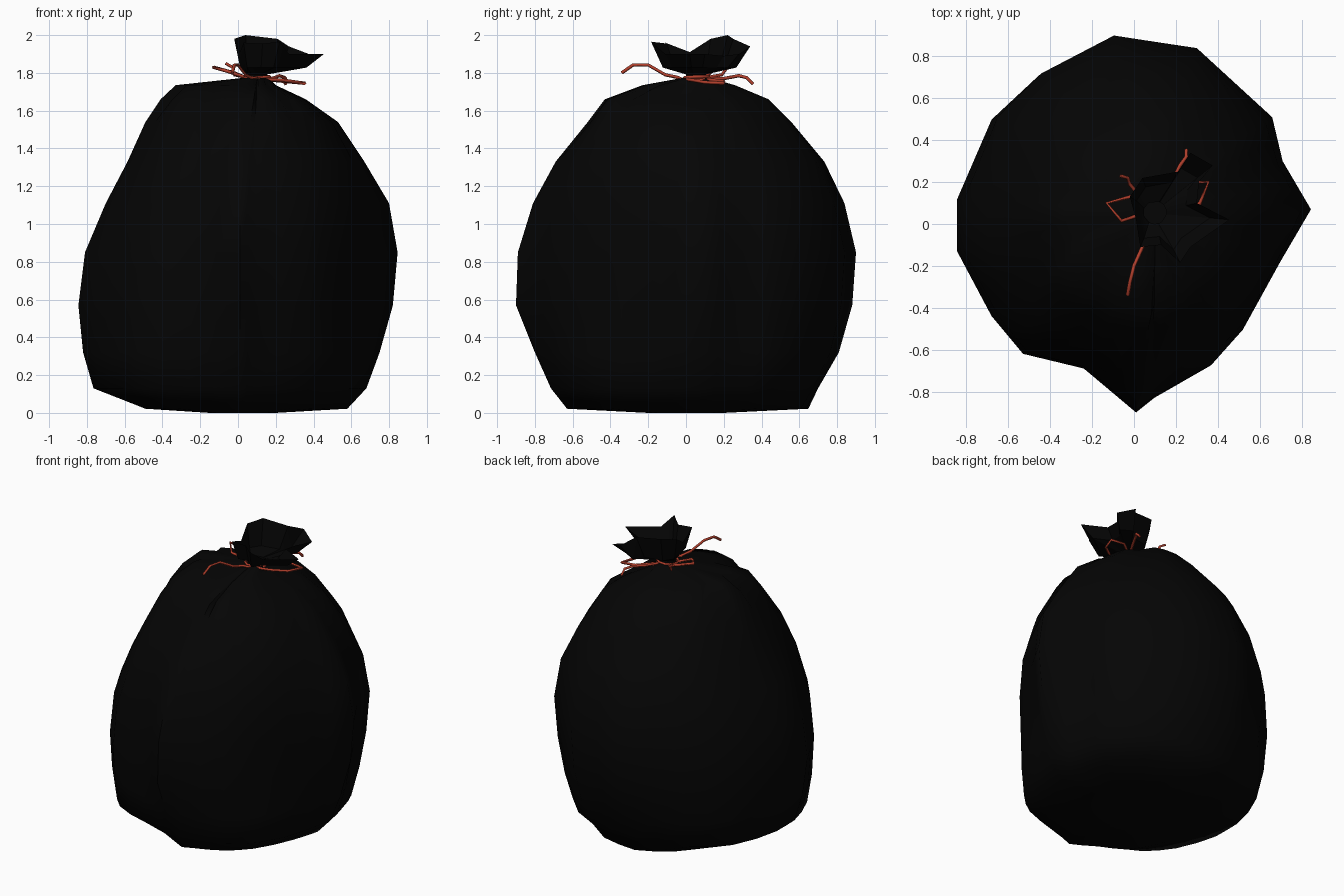
import bpy, bmesh, math


def material(name, rgb):
    m = bpy.data.materials.new(name)
    m.diffuse_color = (*rgb, 1)
    return m


BLACK = material("black plastic", (0.0014, 0.0014, 0.0014))
RED = material("red twine", (0.45, 0.05, 0.025))


def loft(name, rings, mat, angle=40):
    """Skin a stack of equal-sized closed rings, closed at the first ring."""
    bm = bmesh.new()
    vr = [[bm.verts.new(p) for p in r] for r in rings]
    n = len(rings[0])
    for a, b in zip(vr, vr[1:]):
        for i in range(n):
            j = (i + 1) % n
            bm.faces.new((a[i], a[j], b[j], b[i]))
    bm.faces.new(vr[0][::-1])
    me = bpy.data.meshes.new(name)
    bm.to_mesh(me)
    bm.free()
    me.materials.append(mat)
    ob = bpy.data.objects.new(name, me)
    bpy.context.collection.objects.link(ob)
    bpy.ops.object.select_all(action='DESELECT')
    ob.select_set(True)
    bpy.context.view_layer.objects.active = ob
    bpy.ops.object.shade_smooth_by_angle(angle=math.radians(angle))
    return ob


# Bag body: uneven plan outline, scaled to the front and side profiles
OUTLINE = [(0.845, 0.07), (0.71, 0.3), (0.66, 0.51), (0.3, 0.84), (-0.1, 0.9),
           (-0.46, 0.72), (-0.68, 0.51), (-0.845, 0.12), (-0.845, -0.13),
           (-0.68, -0.44), (-0.53, -0.62), (-0.24, -0.69), (0.01, -0.9),
           (0.1, -0.83), (0.37, -0.68), (0.52, -0.51), (0.7, -0.18)]
# Midpoints become the gathered pleats near the neck
PLAN = []
for i, (x, y) in enumerate(OUTLINE):
    x2, y2 = OUTLINE[(i + 1) % len(OUTLINE)]
    PLAN += [(x, y), ((x + x2) / 2, (y + y2) / 2)]
# z, x min, x max, y min, y max, blend to superellipse, its power front / back, pleat depth
LEVELS = [(0.0, -0.15, 0.2, -0.2, 0.2, 0.6, 2, 2, 0),
          (0.022, -0.49, 0.58, -0.63, 0.65, 0.5, 2, 2, 0),
          (0.13, -0.765, 0.68, -0.715, 0.70, 0.7, 2.5, 2.6, 0),
          (0.32, -0.82, 0.75, -0.80, 0.81, 0.4, 2.3, 2.3, 0),
          (0.57, -0.845, 0.82, -0.9, 0.88, 0, 2, 2, 0),
          (0.85, -0.81, 0.845, -0.89, 0.9, 0, 2, 2, 0),
          (1.11, -0.70, 0.80, -0.81, 0.84, 0.2, 2.2, 2, 0),
          (1.33, -0.585, 0.67, -0.69, 0.735, 0.5, 2.3, 2, 0),
          (1.54, -0.49, 0.53, -0.52, 0.56, 0.65, 2.4, 2, 0.04),
          (1.66, -0.41, 0.36, -0.43, 0.44, 0.75, 2.4, 2, 0.09),
          (1.735, -0.33, 0.20, -0.23, 0.26, 0.8, 2.2, 2, 0.14),
          (1.775, 0.04, 0.16, -0.01, 0.12, 1, 2, 2, 0)]
rings = []
for z, x0, x1, y0, y1, rnd, nf, nb, pleat in LEVELS:
    t = max(0, (z - 1.2) / 0.575)
    cx, cy = 0.1 * t, 0.055 * t
    ring = []
    for i, (px, py) in enumerate(PLAN):
        u, v = px / 0.845, py / 0.9
        n = nf if v < 0 else nb
        r = (abs(u) ** n + abs(v) ** n) ** (1 / n)
        k = (1 + (1 / r - 1) * rnd) * (1 - pleat * (i % 4 == 1))
        u, v = u * k, v * k
        ring.append((cx + u * (x1 - cx if u > 0 else cx - x0),
                     cy + v * (y1 - cy if v > 0 else cy - y0), z))
    rings.append(ring)
loft("bag_body", rings, BLACK, angle=60)

# Ruffled open end of the bag above the knot
RIM = [(0.455, 0.02, 1.90), (0.30, 0.10, 1.90), (0.31, 0.20, 1.89), (0.375, 0.28, 1.90),
       (0.27, 0.34, 1.94), (0.21, 0.25, 1.98), (0.04, 0.22, 2.0), (-0.02, 0.13, 1.98),
       (0.01, 0.02, 1.91), (0.03, -0.11, 1.96), (0.13, -0.10, 1.955),
       (0.22, -0.185, 1.965), (0.27, -0.11, 1.90)]
NECK = (0.1, 0.055)
lower, upper, middle = [], [], []
for x, y, z in RIM:
    a = math.atan2(y - 0.07, x - 0.14)
    c, s = math.cos(a), math.sin(a)
    lower.append((NECK[0] + 0.055 * c, NECK[1] + 0.055 * s, 1.765))
    upper.append((NECK[0] + 0.055 * c, NECK[1] + 0.055 * s, 1.792))
    middle.append((NECK[0] + (x - NECK[0]) * 0.74, NECK[1] + (y - NECK[1]) * 0.74, 1.828))
loft("ruffled_top", [lower, upper, middle, RIM], BLACK, angle=30)


# Twine: thin strands
def strand(name, pts, closed=False):
    cu = bpy.data.curves.new(name, 'CURVE')
    cu.dimensions = '3D'
    cu.bevel_depth = 0.009
    cu.bevel_resolution = 0
    cu.use_fill_caps = True
    sp = cu.splines.new('POLY')
    sp.points.add(len(pts) - 1)
    for p, co in zip(sp.points, pts):
        p.co = (*co, 1)
    sp.use_cyclic_u = closed
    cu.materials.append(RED)
    ob = bpy.data.objects.new(name, cu)
    bpy.context.collection.objects.link(ob)


for k, z in enumerate((1.762, 1.776)):
    strand(f"twine_wrap_{k + 1}",
           [(NECK[0] + 0.068 * math.cos(i * math.pi / 5), NECK[1] + 0.068 * math.sin(i * math.pi / 5),
             z + 0.004 * math.sin(i * math.pi / 5 + k)) for i in range(10)], True)
strand("twine_front_tail", [(0.12, -0.02, 1.765), (0.07, -0.04, 1.775), (0.04, -0.11, 1.79),
                            (0.0, -0.20, 1.842), (-0.02, -0.28, 1.842), (-0.03, -0.34, 1.80)])
strand("twine_back_tail", [(0.13, 0.12, 1.77), (0.18, 0.2, 1.77), (0.22, 0.28, 1.785),
                           (0.25, 0.32, 1.775), (0.25, 0.355, 1.74)])
strand("twine_left_loop", [(0.04, 0.10, 1.775), (-0.02, 0.13, 1.80), (-0.13, 0.10, 1.83),
                           (-0.06, 0.015, 1.81), (0.03, 0.045, 1.78)])
strand("twine_right_loop", [(0.14, 0.0, 1.765), (0.23, 0.03, 1.762), (0.315, 0.10, 1.75),
                            (0.355, 0.20, 1.745), (0.25, 0.20, 1.755), (0.14, 0.11, 1.765)])
strand("twine_left_end", [(0.05, 0.11, 1.775), (-0.02, 0.19, 1.79), (-0.03, 0.22, 1.83),
                          (-0.065, 0.23, 1.85)])
